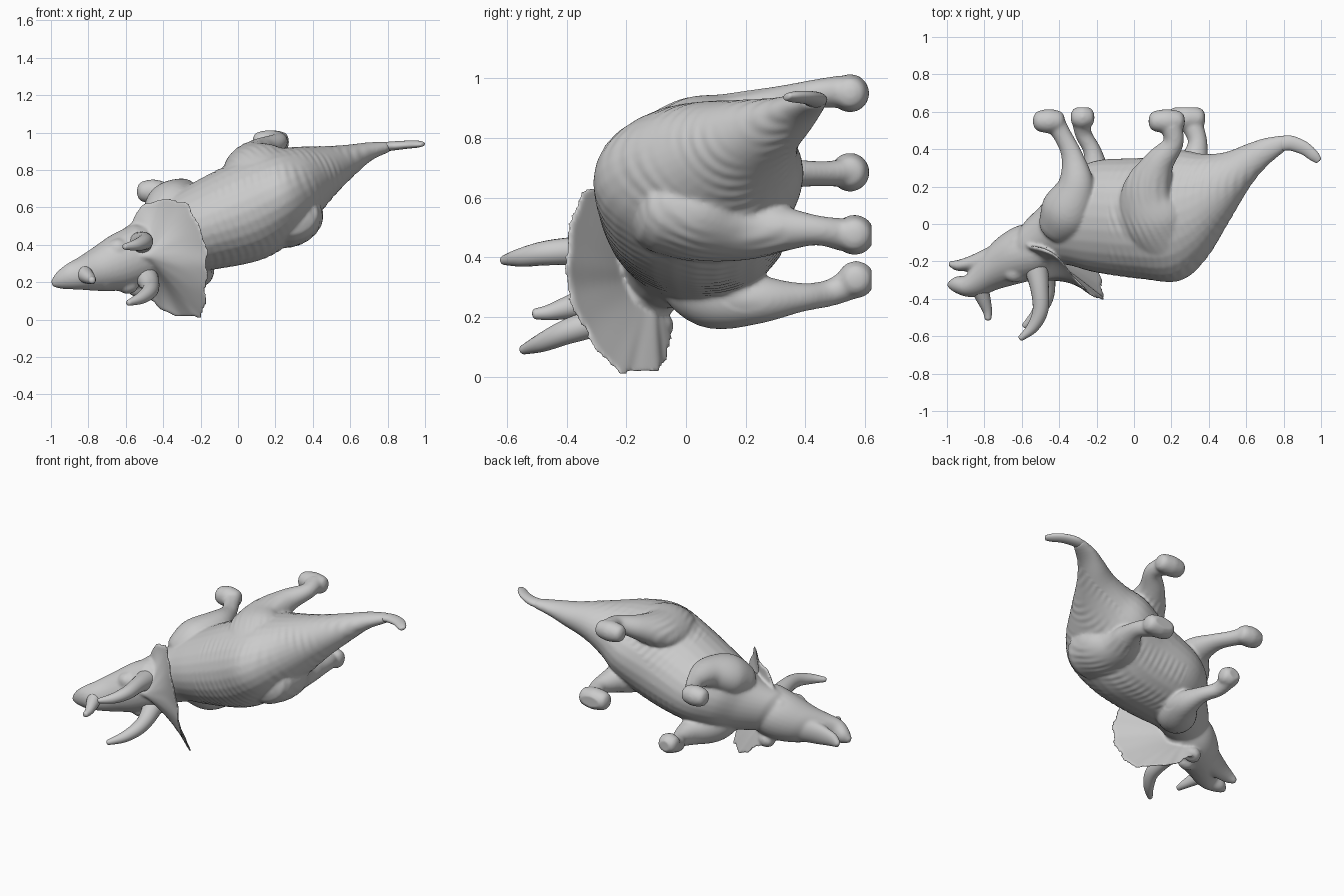
import bpy, bmesh, math
from mathutils import Vector

old = bpy.data.objects.get("Cube")
if old:
    bpy.data.objects.remove(old, do_unlink=True)

grey = bpy.data.materials.new("stone grey")
grey.use_nodes = True
grey.diffuse_color = (0.6, 0.6, 0.6, 1)
grey.node_tree.nodes["Principled BSDF"].inputs["Base Color"].default_value = (0.6, 0.6, 0.6, 1)

SIDE = Vector((-0.34, 0, 0.94)).normalized()   # across the animal
BACK = Vector((0, 1, 0))                       # spine to belly


def catmull(points, steps):
    """Smooth a list of equal-length tuples."""
    n, out = len(points), []
    for i in range(n - 1):
        four = [points[max(0, min(n - 1, i + k))] for k in (-1, 0, 1, 2)]
        for s in range(steps):
            t = s / steps
            out.append([0.5 * (2 * b + (c - a) * t + (2 * a - 5 * b + 4 * c - d) * t * t
                               + (3 * b - a - 3 * c + d) * t ** 3) for a, b, c, d in zip(*four)])
    out.append(list(points[-1]))
    return out


def finish(name, bm):
    bmesh.ops.recalc_face_normals(bm, faces=bm.faces)
    mesh = bpy.data.meshes.new(name)
    bm.to_mesh(mesh)
    bm.free()
    mesh.materials.append(grey)
    mesh.shade_smooth()
    obj = bpy.data.objects.new(name, mesh)
    bpy.context.collection.objects.link(obj)
    return obj


def loft(bm, stations, fixed=False, steps=6, sides=28):
    """Skin elliptical sections (x, y, z, half width[, half height]) with domed ends."""
    rows = catmull([s if len(s) == 5 else (*s, s[3]) for s in stations], steps)
    mids = [Vector(r[:3]) for r in rows]
    rings = []

    def ring(c, u, v, w, h):
        rings.append([bm.verts.new(c + u * w * math.cos(a) + v * h * math.sin(a))
                      for a in (math.tau * k / sides for k in range(sides))])

    last = len(rows) - 1
    for i, r in enumerate(rows):
        t = (mids[min(i + 1, last)] - mids[max(i - 1, 0)]).normalized()
        u = SIDE if fixed else (SIDE - t * SIDE.dot(t)).normalized()
        v = BACK if fixed else t.cross(u)
        w, h = max(r[3], 0.004), max(r[4], 0.004)
        dome = [(-math.cos(a), math.sin(a)) for a in (0.25, 0.6, 1.0)]
        if i == 0:
            for d, k in dome:
                ring(mids[i] + t * d * min(w, h) * 0.6, u, v, w * k, h * k)
        ring(mids[i], u, v, w, h)
        if i == last:
            for d, k in reversed(dome):
                ring(mids[i] - t * d * min(w, h) * 0.6, u, v, w * k, h * k)
    for a, b in zip(rings, rings[1:]):
        for k in range(sides):
            j = (k + 1) % sides
            bm.faces.new((a[k], a[j], b[j], b[k]))
    bm.faces.new(rings[0][::-1])
    bm.faces.new(rings[-1])


def bump(bm, x, y, z, r, stretch=1.0):
    """Rounded swelling, stretched along the animal."""
    half = r * (stretch - 0.5)
    loft(bm, [(x - half, y, z, r * 0.85), (x, y, z, r), (x + half, y, z, r * 0.85)], steps=2)


def shield(bm, rim, root, rows=14):
    """Closed lens, thick at the root and thin at its scalloped rim."""
    count = len(rim)
    sheets = []
    for way in (-1, 1):
        pole = bm.verts.new(root + BACK * way * 0.1)
        rings = []
        for k in range(1, rows + 1):
            s = k / rows
            ring = []
            for i, p in enumerate(rim):
                edge = Vector(p)
                edge += (edge - root).normalized() * (.004 + .006 * math.sin(i * math.tau / 8))
                off = 0.013 + 0.09 * (1 - s) ** 1.8
                sag = Vector((.5, .8, 0)) * .02 * math.sin(s * math.pi)
                lean = Vector((-.4, 1, 0)) if way < 0 else Vector((-.35, .9, 0))
                ring.append(bm.verts.new(root.lerp(edge, s) + sag + lean * way * off))
            rings.append(ring)
        for i in range(count):
            j = (i + 1) % count
            tri = (pole, rings[0][i], rings[0][j])
            bm.faces.new(tri if way < 0 else tri[::-1])
            for a, b in zip(rings, rings[1:]):
                quad = (a[i], b[i], b[j], a[j])
                bm.faces.new(quad if way < 0 else quad[::-1])
        sheets.append(rings[-1])
    front, rear = sheets
    for i in range(count):
        j = (i + 1) % count
        bm.faces.new((front[i], rear[i], rear[j], front[j]))


# Trunk, from neck to tail
skin = bmesh.new()
loft(skin, [(-.56, -.11, .36, .14, .14), (-.45, -.04, .39, .17, .18), (-.35, .02, .44, .2, .24),
            (-.2, .04, .49, .235, .3), (.05, .03, .58, .27, .325), (.24, .045, .675, .245, .35),
            (.37, .09, .745, .19, .285), (.49, .19, .805, .13, .195), (.61, .31, .86, .08, .12),
            (.7, .38, .9, .05, .08), (.8, .43, .925, .03, .045)], fixed=True)

# Head and open lower jaw
loft(skin, [(-.5, -.14, .36, .16, .15), (-.62, -.165, .31, .155, .155),
            (-.73, -.215, .27, .125, .135), (-.82, -.285, .245, .095, .1), (-.89, -.33, .23, .073, .06),
            (-.95, -.325, .21, .05, .045), (-.985, -.325, .195, .025, .022)], fixed=True)
loft(skin, [(-.66, -.15, .28, .115, .08), (-.78, -.19, .255, .085, .065), (-.87, -.21, .235, .065, .042),
            (-.94, -.222, .22, .045, .03), (-.98, -.215, .205, .025, .018)], fixed=True)

# Brow, eye and cheek swellings
for spot in [(-.64, -.26, .38, .055), (-.59, -.2, .19, .055), (-.75, -.27, .33, .045),
             (-.72, -.28, .2, .04), (-.62, -.1, .42, .045), (-.54, -.09, .17, .05)]:
    bump(skin, *spot)

# Neck frill
rim = catmull([(-.58, -.12, .48), (-.53, -.13, .59), (-.42, -.17, .64), (-.29, -.32, .63),
               (-.23, -.375, .54), (-.175, -.395, .4), (-.17, -.385, .27), (-.175, -.32, .13),
               (-.195, -.23, .02), (-.25, -.18, .02), (-.31, -.11, .015), (-.4, -.08, .05),
               (-.48, -.06, .12), (-.57, -.08, .2), (-.58, -.12, .48)], 8)[:-1]
shield(skin, rim, Vector((-.53, -.2, .34)))

# Legs: hip or shoulder, shin, ankle
legs = [
    [(.19, -.11, .74, .13, .16), (.11, .03, .79, .145, .19), (.075, .17, .84, .11, .145),
     (.13, .32, .9, .075, .085), (.21, .43, .945, .05, .055), (.2, .52, .955, .055, .06)],
    [(.29, -.09, .56, .14, .16), (.28, .04, .53, .14, .18), (.28, .19, .5, .11, .13),
     (.32, .33, .495, .075, .08), (.34, .44, .49, .05, .052), (.31, .53, .475, .055, .06)],
    [(-.41, -.02, .56, .1, .11), (-.36, .07, .62, .12, .14), (-.31, .21, .67, .085, .1),
     (-.33, .36, .68, .048, .06), (-.38, .47, .68, .042, .05), (-.43, .55, .685, .05, .06)],
    [(-.33, 0, .36, .12), (-.27, .09, .28, .12), (-.21, .24, .26, .085),
     (-.22, .38, .265, .05), (-.27, .48, .28, .045), (-.28, .56, .315, .055)],
]
for path in legs:
    loft(skin, path)

# Broad feet
for foot in [(.175, .55, .95, .065, 1.5), (.28, .565, .475, .068, 1.5),
             (-.455, .55, .685, .066, 1.3), (-.275, .57, .325, .064, 1.0)]:
    bump(skin, *foot)

body = finish("body", skin)
remesh = body.modifiers.new("blend", "REMESH")
remesh.mode = "VOXEL"
remesh.voxel_size = 0.009
remesh.use_smooth_shade = True
soft = body.modifiers.new("soften", "SMOOTH")
soft.factor, soft.iterations = 0.5, 10
bpy.context.view_layer.objects.active = body
for m in list(body.modifiers):
    bpy.ops.object.modifier_apply(modifier=m.name)

# Faint hide wrinkles round the trunk, and flat soles
normals = [v.normal.copy() for v in body.data.vertices]
for v, n in zip(body.data.vertices, normals):
    p = v.co
    if p.x > -.14 and p.y < .34:
        along = p.x * .94 + p.z * .34 + .04 * math.sin(p.y * 9)
        v.co += n * .0007 * math.sin(along * 150) * (1 + math.sin(p.y * 23 + p.z * 17))
    v.co.y = min(v.co.y, .622)
body.data.shade_smooth()

# Tail tip
tip = bmesh.new()
loft(tip, [(.79, .43, .925, .025, .04), (.84, .432, .93, .024, .04), (.91, .405, .936, .021, .036),
           (.96, .365, .938, .018, .03), (.985, .34, .938, .012, .02)])
finish("tail_tip", tip)

# Horns
horns = {
    "upper_brow_horn": [(-.53, -.2, .4, .07), (-.505, -.34, .42, .05), (-.5, -.46, .415, .042),
                        (-.54, -.55, .4, .032), (-.605, -.61, .39, .016)],
    "lower_brow_horn": [(-.5, -.16, .25, .07), (-.47, -.3, .185, .05), (-.475, -.4, .15, .042),
                        (-.52, -.48, .115, .032), (-.585, -.545, .09, .016)],
    "nose_horn": [(-.83, -.33, .25, .05), (-.805, -.4, .23, .038), (-.785, -.46, .215, .026),
                  (-.78, -.505, .21, .018)],
}
for name, path in horns.items():
    bm = bmesh.new()
    loft(bm, path, sides=20)
    finish(name, bm)
